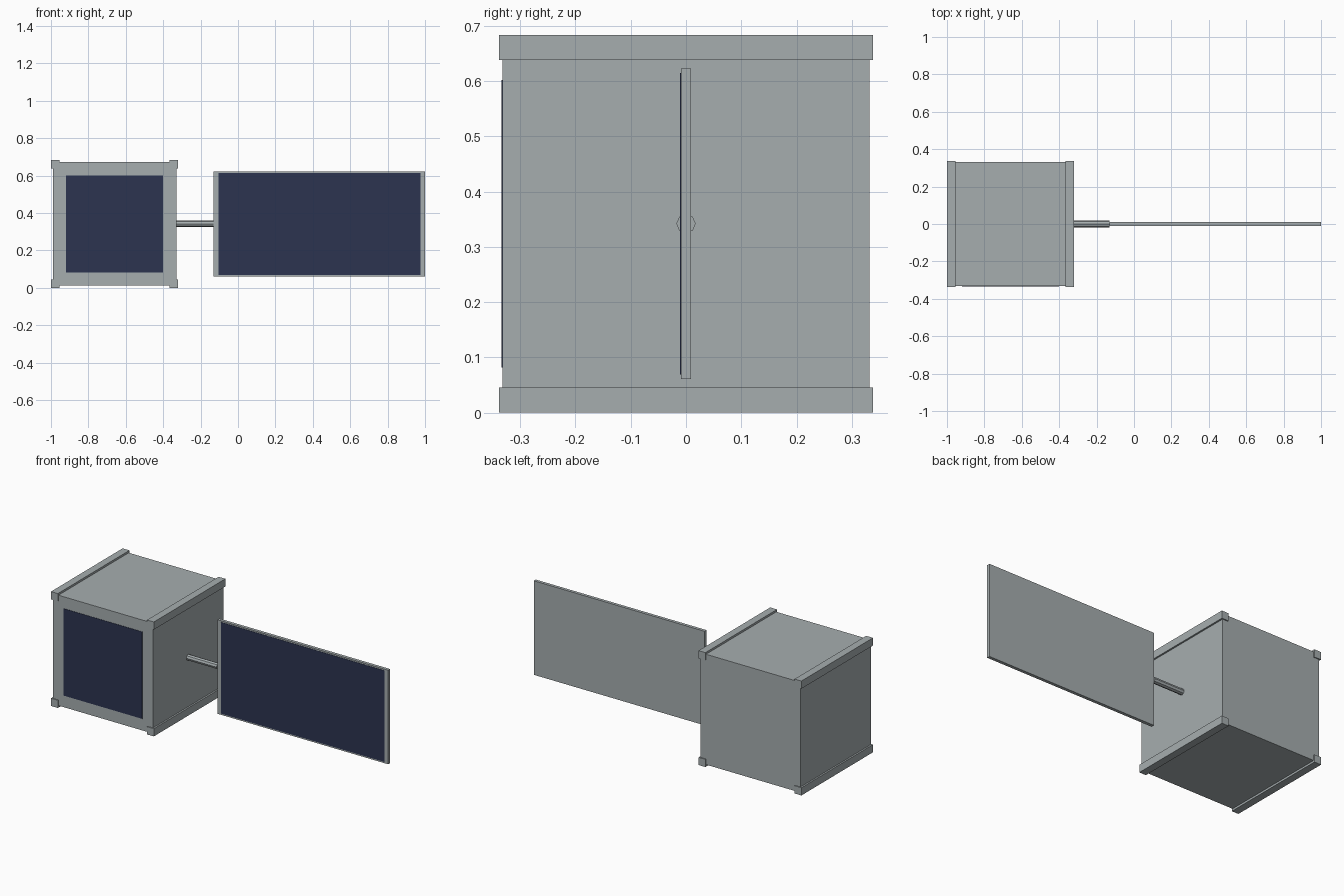
import bpy
import math

cube = bpy.data.objects.get("Cube")
if cube:
    bpy.data.objects.remove(cube, do_unlink=True)


def material(name, rgb):
    m = bpy.data.materials.new(name)
    m.use_nodes = True
    m.diffuse_color = (*rgb, 1)
    m.node_tree.nodes["Principled BSDF"].inputs["Base Color"].default_value = (*rgb, 1)
    return m


grey = material("satin grey metal", (0.38, 0.42, 0.43))
navy = material("navy solar cell", (0.025, 0.034, 0.08))


def box(name, centre, size, mat):
    bpy.ops.mesh.primitive_cube_add(size=1, location=centre)
    ob = bpy.context.object
    ob.name = name
    ob.scale = size
    bpy.ops.object.transform_apply(location=False, rotation=False, scale=True)
    ob.data.materials.append(mat)
    return ob


BODY_X, MID_Z = -0.66, 0.342
WING_X, WING_W = 0.435, 1.13

# Cube body with a solar cell on its front
box("body", (BODY_X, 0, MID_Z), (0.66, 0.664, 0.66), grey)
box("body_solar_cell", (BODY_X, -0.332, MID_Z), (0.52, 0.004, 0.52), navy)

# Four corner rails running front to back
for sx, side in ((-1, "right"), (1, "left")):
    for sz, level in ((-1, "lower"), (1, "upper")):
        box(f"{level}_{side}_rail", (BODY_X + sx * 0.3175, 0, MID_Z + sz * 0.319),
            (0.045, 0.676, 0.046), grey)

# Boom joining the body to the wing
bpy.ops.mesh.primitive_cylinder_add(vertices=8, radius=0.0175, depth=0.21,
                                    location=(-0.235, 0, MID_Z),
                                    rotation=(0, math.pi / 2, 0))
boom = bpy.context.object
boom.name = "boom"
boom.data.materials.append(grey)

# Solar wing with its cell sheet on the front
box("wing_panel", (WING_X, 0, MID_Z), (WING_W, 0.019, 0.562), grey)
box("wing_solar_cell", (WING_X, -0.0095, MID_Z), (1.08, 0.003, 0.546), navy)
